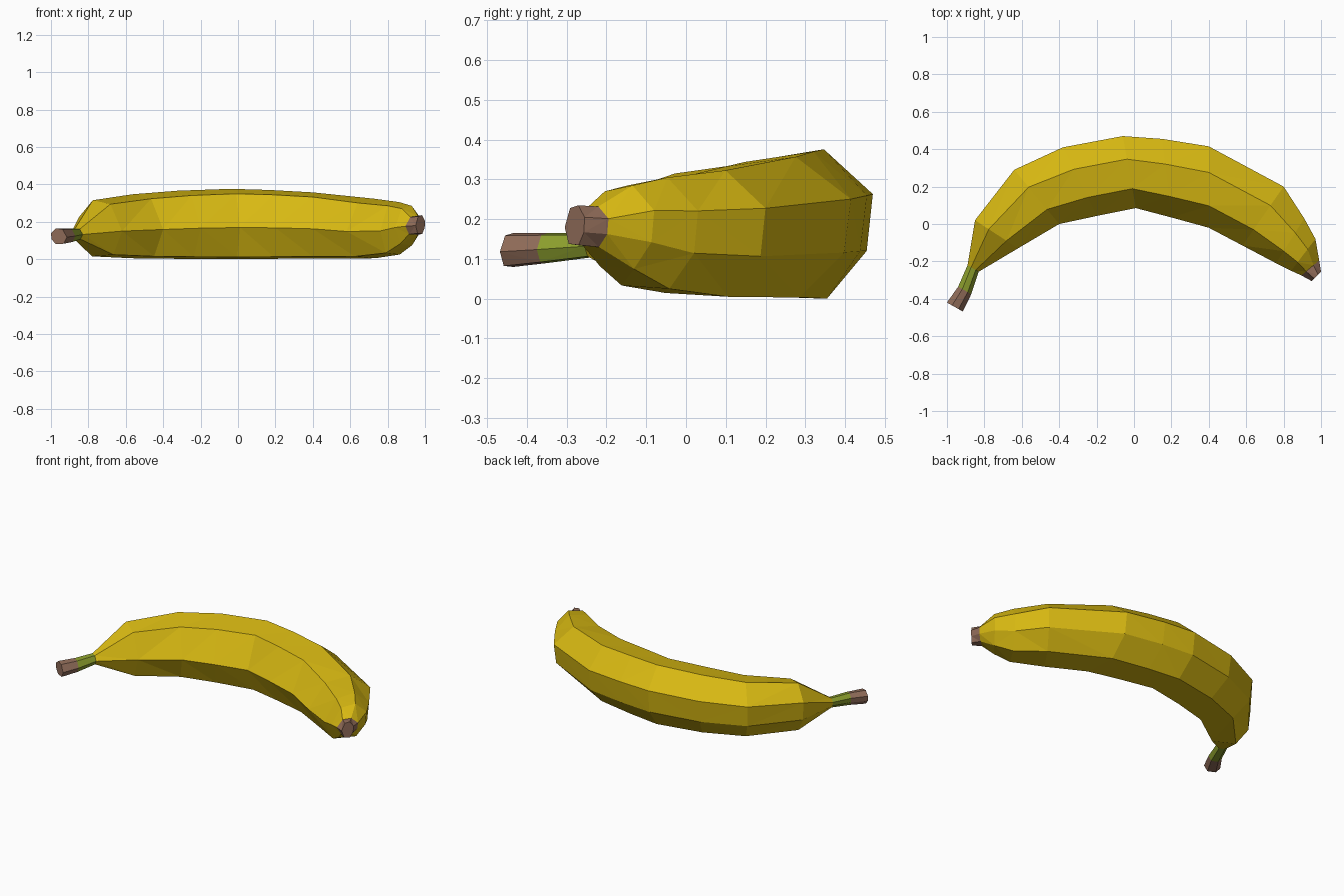
import bpy
import bmesh

if "Cube" in bpy.data.objects:
    bpy.data.objects.remove(bpy.data.objects["Cube"])


def material(name, rgb):
    m = bpy.data.materials.new(name)
    m.diffuse_color = (*rgb, 1)
    m.use_nodes = True
    m.node_tree.nodes["Principled BSDF"].inputs["Base Color"].default_value = m.diffuse_color
    return m


YELLOW = material("banana yellow", (0.68, 0.48, 0.006))
GREEN = material("stem green", (0.26, 0.34, 0.026))
BROWN = material("dry brown", (0.28, 0.15, 0.10))

# Cross-section: u runs from inner to outer curve, v from bottom to top
SECTION = [(0, .45), (.27, .93), (.68, 1), (1, .70), (.96, .32), (.70, 0), (.20, .03)]

# Stations along the fruit: inner x, y, outer x, y, bottom z, top z
STATIONS = [
    (-.915, -.468, -1.0, -.42, .08, .165),
    (-.87, -.375, -.94, -.335, .09, .165),
    (-.83, -.255, -.89, -.22, .105, .165),
    (-.62, -.13, -.85, .02, .015, .315),
    (-.40, .0, -.64, .29, .005, .347),
    (-.20, .043, -.38, .41, .002, .366),
    (.01, .085, -.06, .47, 0, .376),
    (.20, .035, .15, .455, .002, .370),
    (.40, -.02, .40, .415, .003, .357),
    (.58, -.115, .80, .20, .005, .323),
    (.76, -.21, .91, .03, .025, .305),
    (.84, -.25, .97, -.08, .075, .285),
    (.895, -.275, .99, -.195, .13, .232),
    (.95, -.305, 1.0, -.255, .135, .235),
]


def tube(name, first, last, mat, cap=None):
    """Loft stations first..last; cap is the station to close, if any."""
    bm = bmesh.new()
    rings = []
    for ix, iy, ox, oy, lo, hi in STATIONS[first:last + 1]:
        rings.append([bm.verts.new((ix + (ox - ix) * u, iy + (oy - iy) * u, lo + (hi - lo) * v))
                      for u, v in SECTION])
    n = len(SECTION)
    for a, b in zip(rings, rings[1:]):
        for i in range(n):
            j = (i + 1) % n
            bm.faces.new((a[i], a[j], b[j], b[i]))
    if cap is not None:
        bm.faces.new(rings[cap - first])
    bmesh.ops.triangulate(bm, faces=bm.faces[:])
    bmesh.ops.recalc_face_normals(bm, faces=bm.faces[:])
    me = bpy.data.meshes.new(name)
    bm.to_mesh(me)
    bm.free()
    me.materials.append(mat)
    ob = bpy.data.objects.new(name, me)
    bpy.context.collection.objects.link(ob)


tube("stem_end", 0, 1, BROWN, cap=0)
tube("stem", 1, 2, GREEN)
tube("peel", 2, 12, YELLOW)
tube("blossom_tip", 12, 13, BROWN, cap=13)
